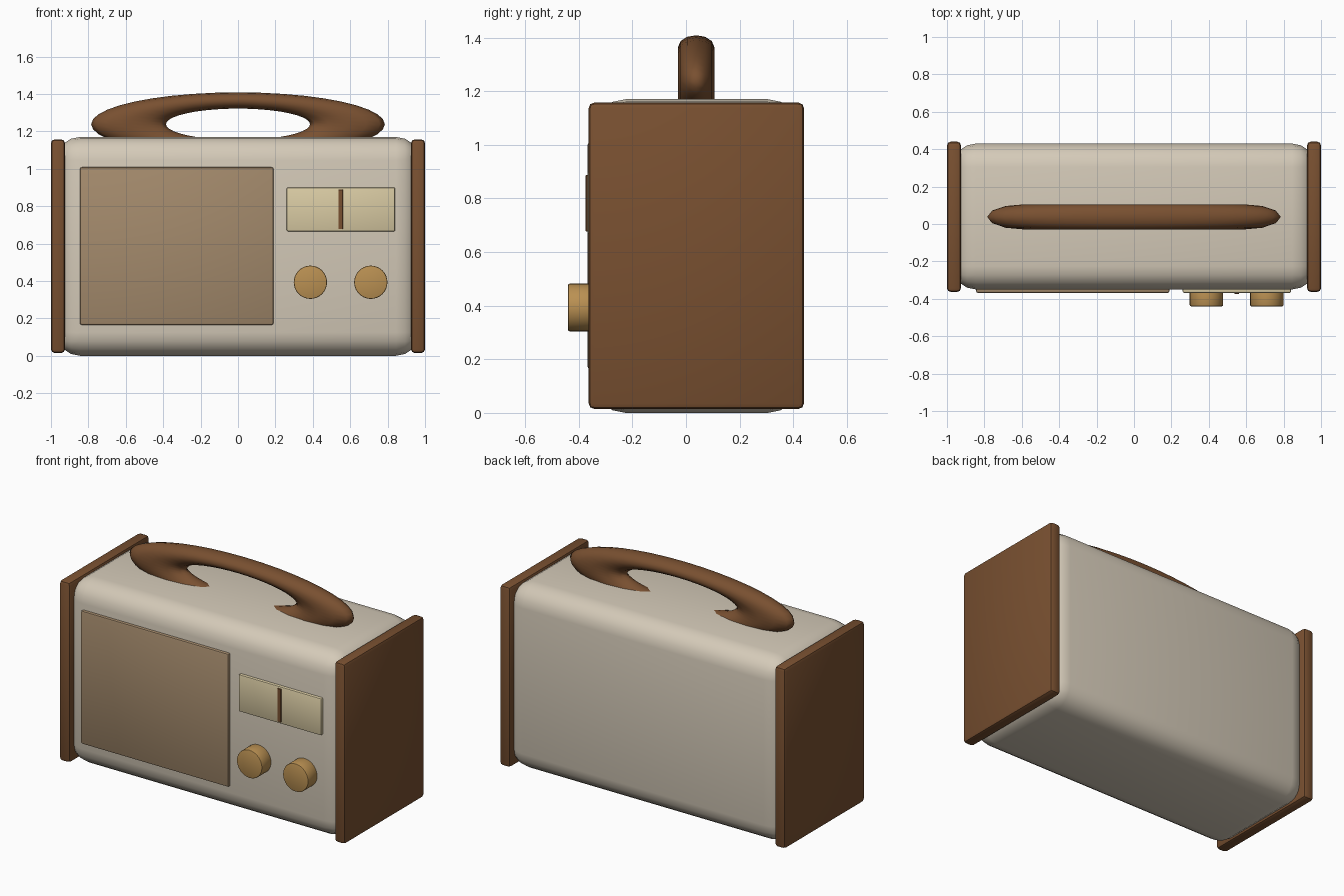
import bpy, math

if "Cube" in bpy.data.objects:
    bpy.data.objects.remove(bpy.data.objects["Cube"])


def material(name, rgb):
    m = bpy.data.materials.new(name)
    m.diffuse_color = (*rgb, 1)
    m.use_nodes = True
    m.node_tree.nodes["Principled BSDF"].inputs["Base Color"].default_value = m.diffuse_color
    return m


cream = material("cream", (0.66, 0.59, 0.48))
wood = material("wood brown", (0.19, 0.08, 0.03))
cloth = material("speaker cloth", (0.37, 0.255, 0.15))
ivory = material("dial ivory", (0.70, 0.60, 0.37))
brass = material("brass", (0.49, 0.28, 0.085))


def finish(ob, name, mat, bevel=0, segments=2, angle=35):
    ob.name = name
    ob.data.materials.append(mat)
    bpy.ops.object.transform_apply(location=False, rotation=True, scale=True)
    if bevel:
        mod = ob.modifiers.new("rounding", "BEVEL")
        mod.width = bevel
        mod.segments = segments
        mod.limit_method = "ANGLE"
        bpy.ops.object.modifier_apply(modifier=mod.name)
    bpy.ops.object.shade_smooth_by_angle(angle=math.radians(angle))
    return ob


def box(name, x, y, z, mat, bevel, segments=2):
    spans = (x, y, z)
    bpy.ops.mesh.primitive_cube_add(size=1, location=[(a + b) / 2 for a, b in spans])
    ob = bpy.context.object
    ob.scale = [b - a for a, b in spans]
    return finish(ob, name, mat, bevel, segments)


# Rounded case
box("case", (-0.97, 0.97), (-0.35, 0.43), (0.0, 1.17), cream, 0.125, 4)

# Wooden end panels
for side, x in (("left", (-1.0, -0.925)), ("right", (0.925, 1.0))):
    box(side + "_end_panel", x, (-0.363, 0.44), (0.015, 1.157), wood, 0.02)

# Front plates: speaker cloth, tuning dial and its needle
box("speaker_panel", (-0.845, 0.19), (-0.368, -0.33), (0.165, 1.008), cloth, 0.01)
box("tuning_dial", (0.26, 0.84), (-0.368, -0.33), (0.665, 0.9), ivory, 0.008)
box("tuning_needle", (0.536, 0.562), (-0.374, -0.35), (0.677, 0.888), wood, 0.002, 1)

# Knobs
for side, x in (("left", 0.387), ("right", 0.71)):
    bpy.ops.mesh.primitive_cylinder_add(vertices=32, radius=0.089, depth=0.1,
                                        location=(x, -0.39, 0.393),
                                        rotation=(math.pi / 2, 0, 0))
    finish(bpy.context.object, side + "_knob", brass, 0.006)

# Carrying handle: flattened ring sunk into the top of the case
bpy.ops.mesh.primitive_torus_add(major_segments=40, minor_segments=12,
                                 major_radius=0.585, minor_radius=0.2,
                                 location=(0, 0.038, 1.238),
                                 rotation=(math.pi / 2, 0, 0))
handle = bpy.context.object
handle.scale = (1, 0.217, 0.337)
finish(handle, "handle", wood, angle=80)
